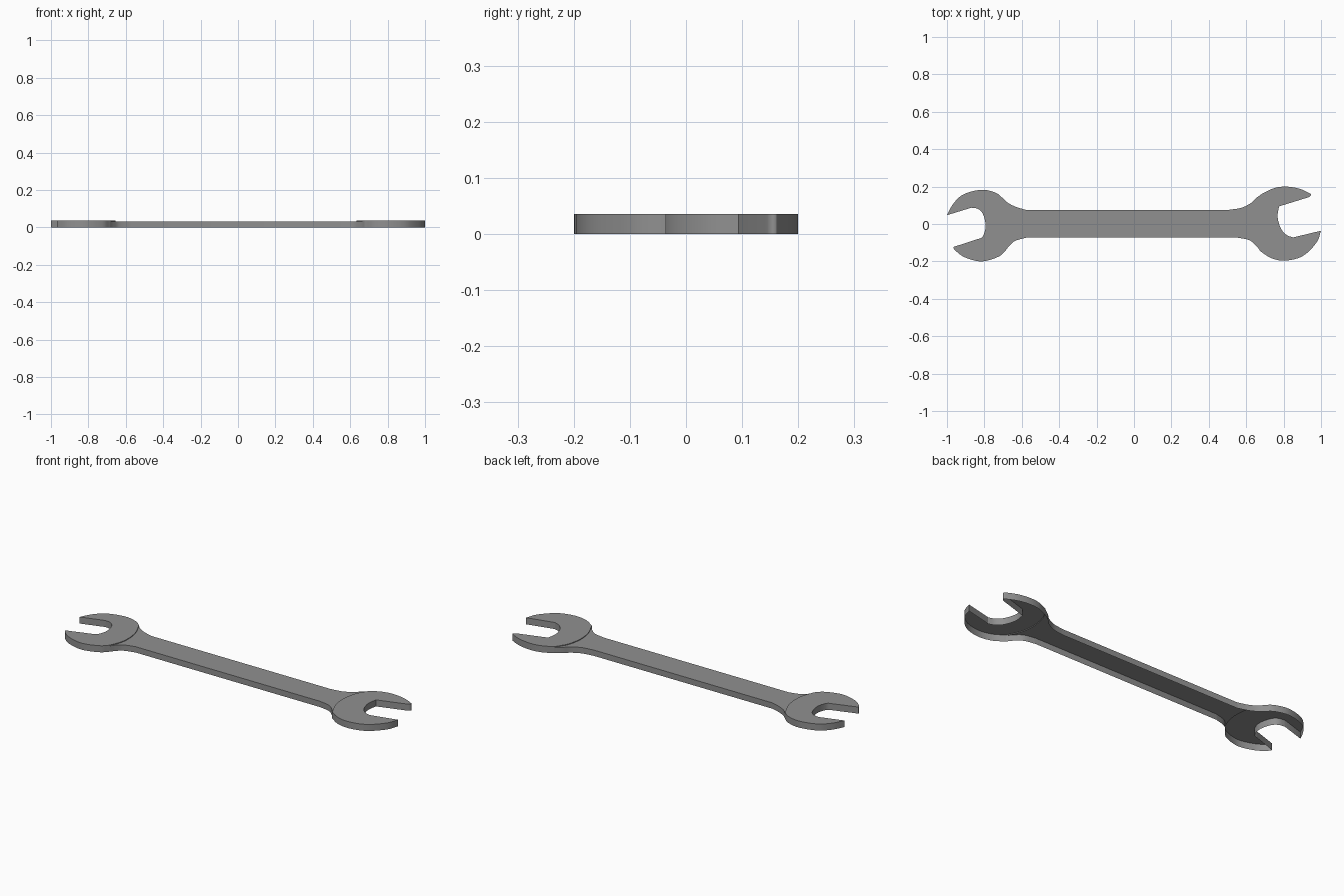
import bpy, bmesh
from mathutils import Vector
from math import radians

cube = bpy.data.objects.get("Cube")
if cube:
    bpy.data.objects.remove(cube)

steel = bpy.data.materials.new("grey steel")
steel.use_nodes = True
grey = (0.28, 0.28, 0.28, 1)
steel.diffuse_color = grey
steel.node_tree.nodes["Principled BSDF"].inputs["Base Color"].default_value = grey

HEAD_TOP, SHANK_TOP, SHIFT_Y, STEPS = 0.036, 0.032, -0.003, 6


def smooth(points):
    """Smooth open curve through the given points."""
    p = [Vector(q) for q in points]
    p = [2 * p[0] - p[1]] + p + [2 * p[-1] - p[-2]]
    out = []
    for a, b, c, d in zip(p, p[1:], p[2:], p[3:]):
        for i in range(STEPS):
            t = i / STEPS
            out.append(0.5 * (2 * b + (c - a) * t + (2 * a - 5 * b + 4 * c - d) * t**2
                              + (3 * b - a - 3 * c + d) * t**3))
    return out + [p[-2]]


def shell(name, curves, seams, top):
    """Top plate with side walls, open underneath. Curves run clockwise;
    walls along the seams only reach down to the shank's top."""
    outline = []
    for curve in curves:
        base = SHANK_TOP if curve in seams else 0
        outline += [(q, base) for q in curve[:-1]] + [(curve[-1], 0)]
    # Drop the repeated point where two curves meet
    outline = [item for i, item in enumerate(outline)
               if (item[0] - outline[(i + 1) % len(outline)][0]).length > 1e-5]
    bm = bmesh.new()

    def vert(q, z):
        return bm.verts.new((q.x, q.y + SHIFT_Y, z))

    bm.faces.new([vert(q, top) for q, base in reversed(outline)])
    for (a, base), (b, _) in zip(outline, outline[1:] + outline[:1]):
        if base < top:
            bm.faces.new([vert(a, top), vert(b, top), vert(b, base), vert(a, base)])
    bmesh.ops.remove_doubles(bm, verts=bm.verts, dist=1e-5)
    mesh = bpy.data.meshes.new(name)
    bm.to_mesh(mesh)
    bm.free()
    mesh.materials.append(steel)
    obj = bpy.data.objects.new(name, mesh)
    bpy.context.collection.objects.link(obj)
    bpy.ops.object.select_all(action="DESELECT")
    obj.select_set(True)
    bpy.context.view_layer.objects.active = obj
    bpy.ops.object.shade_smooth_by_angle(angle=radians(30))


# Curved seams where the shank meets the thicker heads, top to bottom
seam_a = smooth([(-.70, .14), (-.668, .07), (-.655, 0), (-.66, -.07), (-.685, -.137)])
seam_b = smooth([(.69, .168), (.65, .10), (.634, .02), (.642, -.06), (.677, -.144)])
seam_b_up = seam_b[::-1]
seam_a_up = seam_a[::-1]

# Open jaw at the -x end
shell("right_jaw_head", [
    smooth([(-1, .05), (-.965, .113), (-.91, .162), (-.815, .186), (-.74, .17), (-.70, .14)]),
    seam_a,
    smooth([(-.685, -.137), (-.725, -.172), (-.815, -.197), (-.905, -.175),
            (-.957, -.137), (-.966, -.12)]),
    smooth([(-.84, -.079), (-.81, -.065), (-.793, -.01), (-.807, .055), (-.835, .084), (-.87, .09)]),
], [seam_a], HEAD_TOP)

# Open jaw at the +x end
shell("left_jaw_head", [
    smooth([(1, -.033), (.976, -.096), (.903, -.168), (.81, -.193), (.735, -.18), (.677, -.144)]),
    seam_b_up,
    smooth([(.69, .168), (.75, .195), (.81, .203), (.88, .193), (.936, .169),
            (.946, .161), (.942, .151), (.93, .145)]),
    smooth([(.775, .097), (.768, .04), (.785, -.02), (.815, -.055), (.85, -.069)]),
], [seam_b_up], HEAD_TOP)

# Shank with flared ends
shell("shank", [
    smooth([(-.70, .14), (-.672, .115), (-.63, .094), (-.58, .079)]),
    smooth([(.51, .079), (.575, .09), (.625, .115), (.655, .143), (.69, .168)]),
    seam_b,
    smooth([(.677, -.144), (.655, -.115), (.615, -.083), (.553, -.07)]),
    smooth([(-.575, -.07), (-.635, -.087), (-.665, -.112), (-.685, -.137)]),
    seam_a_up,
], [seam_b, seam_a_up], SHANK_TOP)
